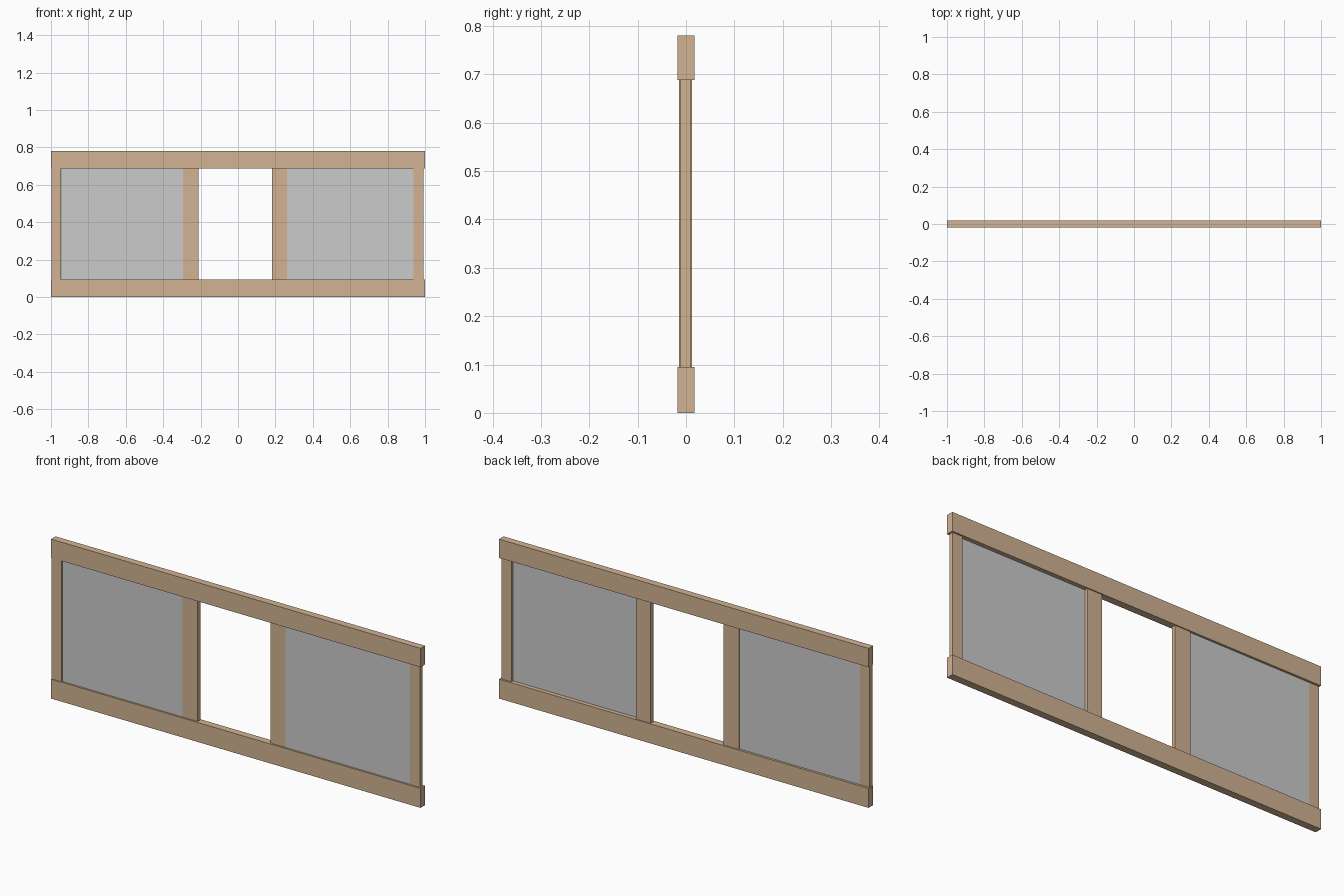
import bpy
import bmesh
from mathutils import Matrix, Vector

if "Cube" in bpy.data.objects:
    bpy.data.objects.remove(bpy.data.objects["Cube"])

wood = bpy.data.materials.new("pale_wood")
wood.diffuse_color = (0.64, 0.45, 0.29, 1)
wood.use_nodes = True
wood.node_tree.nodes["Principled BSDF"].inputs["Base Color"].default_value = wood.diffuse_color

RAIL_H, TOP = 0.095, 0.78
INNER_TOP = 0.688


def box(name, x, y, z, mat=None):
    """Box spanning the given (min, max) ranges."""
    lo, hi = Vector((x[0], y[0], z[0])), Vector((x[1], y[1], z[1]))
    bm = bmesh.new()
    bmesh.ops.create_cube(bm, size=1.0, matrix=Matrix.Translation((lo + hi) / 2)
                          @ Matrix.Diagonal((*(hi - lo), 1)))
    mesh = bpy.data.meshes.new(name)
    bm.to_mesh(mesh)
    bm.free()
    obj = bpy.data.objects.new(name, mesh)
    bpy.context.collection.objects.link(obj)
    if mat:
        mesh.materials.append(mat)
    return obj


# full-width rails
box("bottom_rail", (-1, 1), (-0.0175, 0.0175), (0, RAIL_H), wood)
box("top_rail", (-1, 1), (-0.0175, 0.0175), (INNER_TOP, TOP), wood)

# upright stiles, each set at its own depth between the rails
opening = (RAIL_H, INNER_TOP)
stiles = {
    "left_outer_stile": ((-0.998, -0.945), (-0.0145, 0.0065)),
    "left_inner_stile": ((-0.295, -0.212), (-0.0085, 0.0125)),
    "right_inner_stile": ((0.183, 0.263), (-0.0085, 0.0125)),
    "right_outer_stile": ((0.938, 0.992), (-0.0115, 0.0095)),
}
for name, (x, y) in stiles.items():
    box(name, x, y, opening, wood)

# grey panes, flush with the front of the inner stiles
box("left_pane", (-0.945, -0.295), (-0.0085, 0.0065), opening)
box("right_pane", (0.263, 0.938), (-0.0085, -0.0035), opening)
